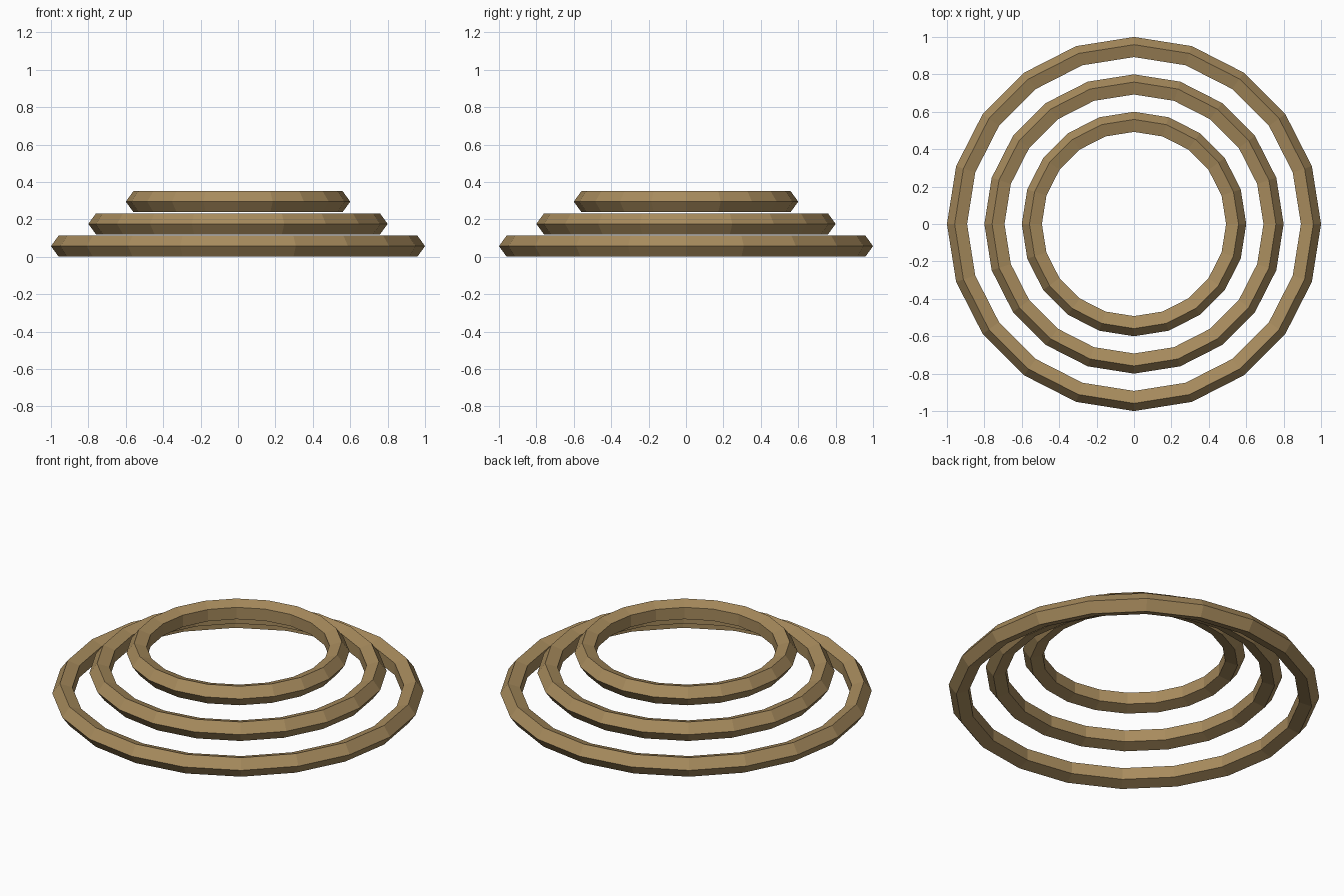
import bpy

if "Cube" in bpy.data.objects:
    bpy.data.objects.remove(bpy.data.objects["Cube"])

# One wood-brown material shared by all rings
wood = bpy.data.materials.new("warm_brown")
wood.diffuse_color = (0.39, 0.26, 0.11, 1.0)
wood.use_nodes = True
wood.node_tree.nodes["Principled BSDF"].inputs["Base Color"].default_value = wood.diffuse_color

TUBE = 0.0595      # radius of the five-sided tube
STEP = 0.119       # height between rings
BASE = TUBE * 0.951  # centre height that rests the lowest ring on z = 0


def ring(name, outer, level):
    """Flat-shaded ring with a pentagonal section, flat side facing inward."""
    bpy.ops.mesh.primitive_torus_add(
        major_segments=20, minor_segments=5,
        major_radius=outer - TUBE, minor_radius=TUBE,
        location=(0, 0, BASE + level * STEP))
    obj = bpy.context.object
    obj.name = name
    obj.data.materials.append(wood)
    bpy.ops.object.shade_flat()


# Three stacked rings, shrinking upward
for level, (name, outer) in enumerate(
        [("bottom_ring", 1.0), ("middle_ring", 0.8), ("top_ring", 0.6)]):
    ring(name, outer, level)
